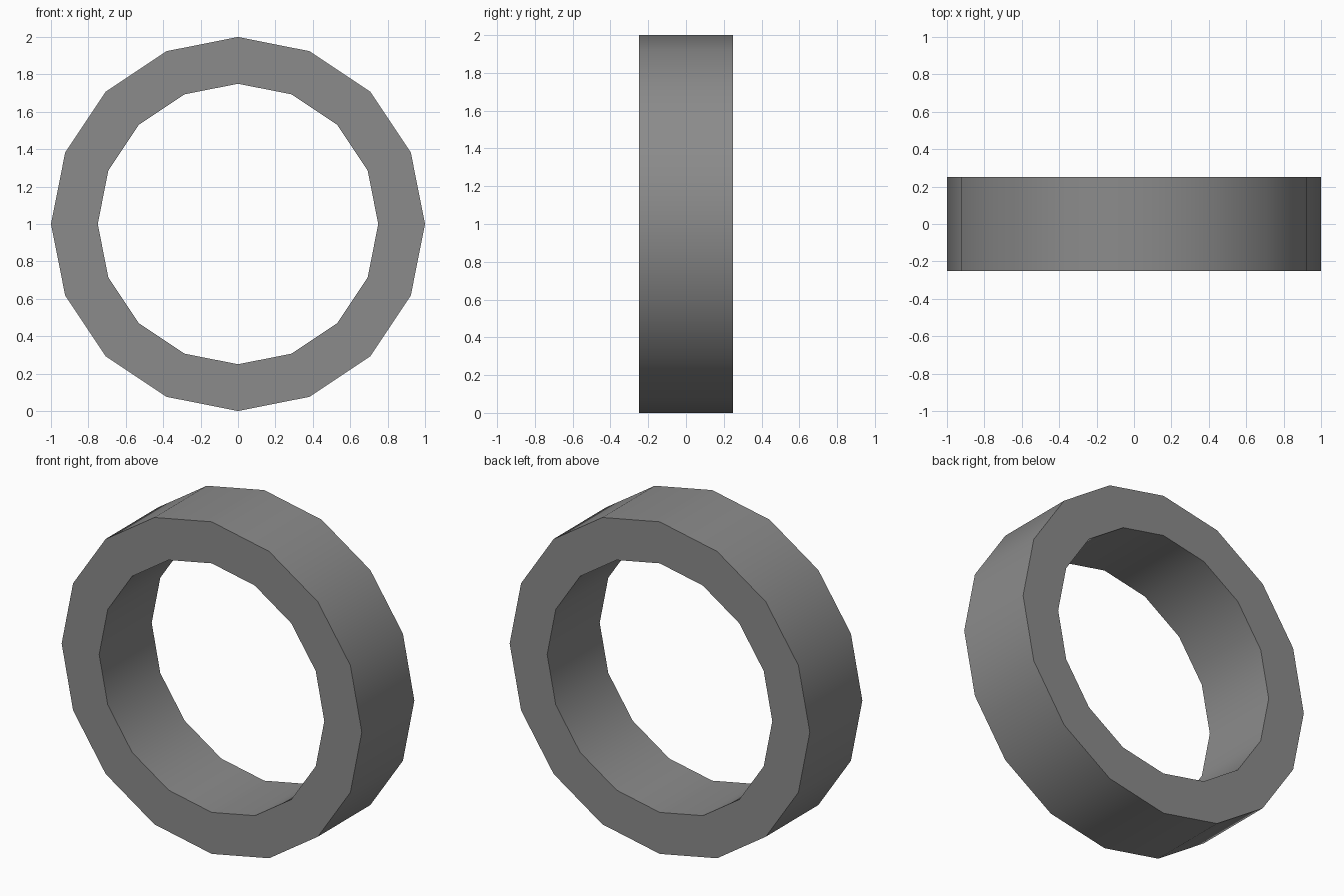
import bpy
import bmesh
from math import cos, sin, tau, radians

if "Cube" in bpy.data.objects:
    bpy.data.objects.remove(bpy.data.objects["Cube"])

SIDES = 16
OUTER_RADIUS, INNER_RADIUS = 1.0, 0.75
HALF_WIDTH = 0.25
CENTRE_Z = 1.0

# Rectangular cross-section as (radius, y), swept around the y axis
profile = [(OUTER_RADIUS, -HALF_WIDTH), (OUTER_RADIUS, HALF_WIDTH),
           (INNER_RADIUS, HALF_WIDTH), (INNER_RADIUS, -HALF_WIDTH)]

bm = bmesh.new()
rings = []
for i in range(SIDES):
    a = tau * i / SIDES
    rings.append([bm.verts.new((r * cos(a), y, CENTRE_Z + r * sin(a)))
                  for r, y in profile])

# Outer wall, back face, inner wall and front face of each segment
for i in range(SIDES):
    a, b = rings[i], rings[(i + 1) % SIDES]
    for j in range(4):
        k = (j + 1) % 4
        bm.faces.new((a[j], a[k], b[k], b[j]))
bmesh.ops.recalc_face_normals(bm, faces=bm.faces)

mesh = bpy.data.meshes.new("ring")
bm.to_mesh(mesh)
bm.free()
ring = bpy.data.objects.new("ring", mesh)
bpy.context.collection.objects.link(ring)

# Dark grey colour
dark_grey = bpy.data.materials.new("dark_grey")
dark_grey.diffuse_color = (0.26, 0.26, 0.26, 1.0)
dark_grey.use_nodes = True
dark_grey.node_tree.nodes["Principled BSDF"].inputs["Base Color"].default_value = dark_grey.diffuse_color
mesh.materials.append(dark_grey)

# Smooth curved walls, crisp rims
bpy.context.view_layer.objects.active = ring
ring.select_set(True)
bpy.ops.object.shade_smooth_by_angle(angle=radians(30))
